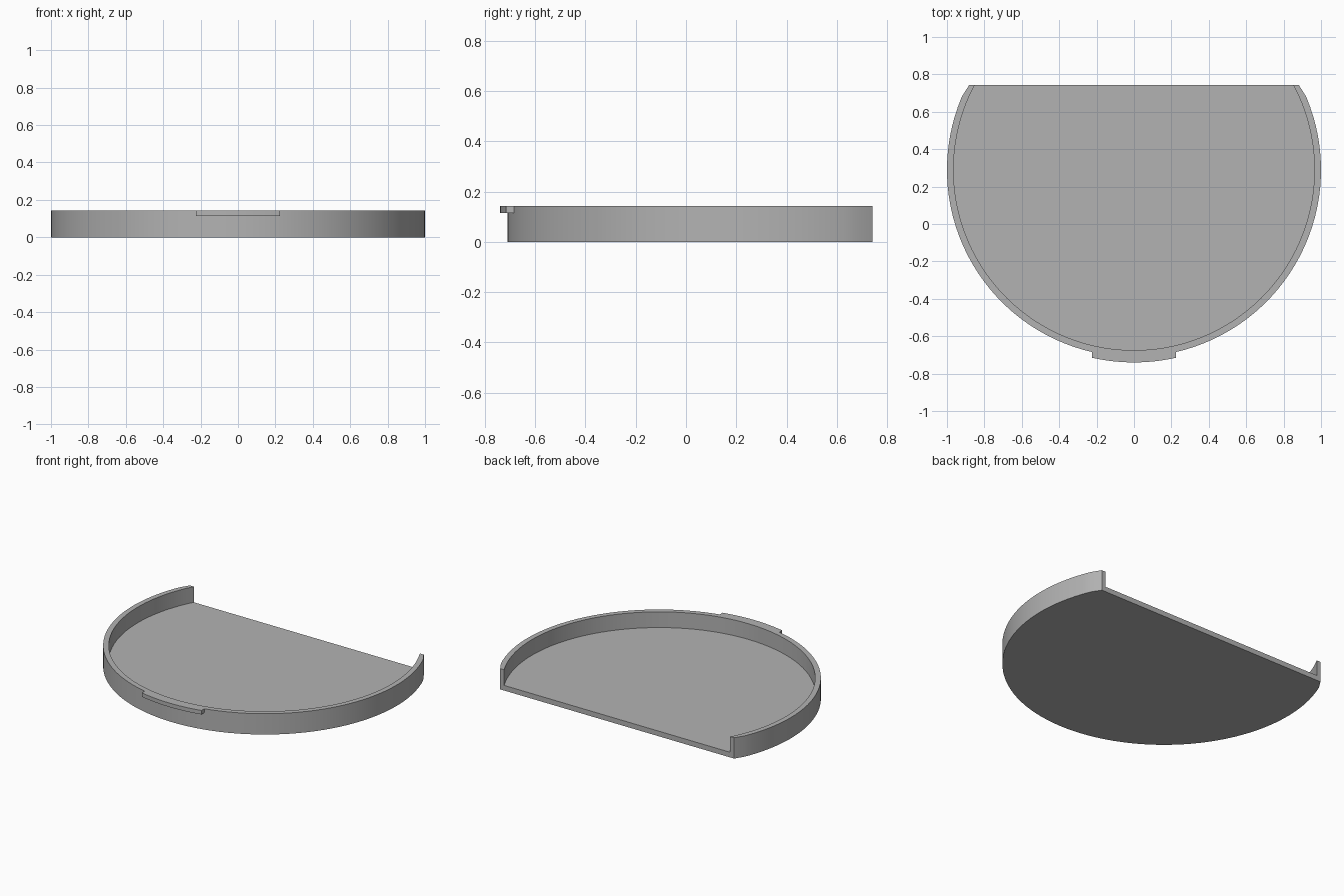
import bpy, bmesh
from math import sin, cos, asin, pi, radians

cube = bpy.data.objects.get("Cube")
if cube:
    bpy.data.objects.remove(cube, do_unlink=True)

CENTRE_Y, RADIUS, INNER = 0.29, 1.0, 0.965
BACK_Y, HEIGHT, FLOOR = 0.742, 0.142, 0.035
STEPS = 72

grey = bpy.data.materials.new("plain_grey")
grey.use_nodes = True
colour = (0.45, 0.45, 0.45, 1)
grey.diffuse_color = colour
grey.node_tree.nodes["Principled BSDF"].inputs["Base Color"].default_value = colour


def arc(radius, start, end, steps):
    """Points along an arc about the tray centre."""
    angles = [start + (end - start) * i / steps for i in range(steps + 1)]
    return [(radius * cos(a), CENTRE_Y + radius * sin(a)) for a in angles]


def finish(bm, name):
    bmesh.ops.recalc_face_normals(bm, faces=bm.faces)
    mesh = bpy.data.meshes.new(name)
    bm.to_mesh(mesh)
    bm.free()
    mesh.materials.append(grey)
    obj = bpy.data.objects.new(name, mesh)
    bpy.context.collection.objects.link(obj)
    bpy.ops.object.select_all(action='DESELECT')
    obj.select_set(True)
    bpy.context.view_layer.objects.active = obj
    bpy.ops.object.shade_smooth_by_angle(angle=radians(30))


def ring(bm, points, z):
    return [bm.verts.new((x, y, z)) for x, y in points]


def strip(bm, a, b):
    for i in range(len(a) - 1):
        bm.faces.new((a[i], a[i + 1], b[i + 1], b[i]))


# Tray: round floor with a raised rim, cut straight across the back
rise = radians(23)
outer = [(0.882, BACK_Y)] + arc(RADIUS, rise, -pi - rise, STEPS) + [(-0.882, BACK_Y)]
cut = asin((BACK_Y - CENTRE_Y) / INNER)
inner = arc(INNER, cut, -pi - cut, STEPS + 2)
bm = bmesh.new()
loops = [ring(bm, outer, 0), ring(bm, outer, HEIGHT),
         ring(bm, inner, HEIGHT), ring(bm, inner, FLOOR)]
for low, high in zip(loops, loops[1:]):
    strip(bm, low, high)
bm.faces.new(loops[0])
bm.faces.new(loops[-1])
bm.faces.new([l[0] for l in loops] + [l[-1] for l in reversed(loops)])
finish(bm, "tray")

# Front tab: shallow curved lip with straight sides
HALF, LIP = 0.225, 1.03


def front_arc(radius):
    spread = asin(HALF / radius)
    return arc(radius, -pi / 2 - spread, -pi / 2 + spread, 12)


outline = front_arc(LIP) + front_arc(RADIUS - 0.002)[::-1]
bm = bmesh.new()
low, high = ring(bm, outline, 0.115), ring(bm, outline, HEIGHT)
strip(bm, low + low[:1], high + high[:1])
bm.faces.new(low)
bm.faces.new(high)
finish(bm, "front_tab")
